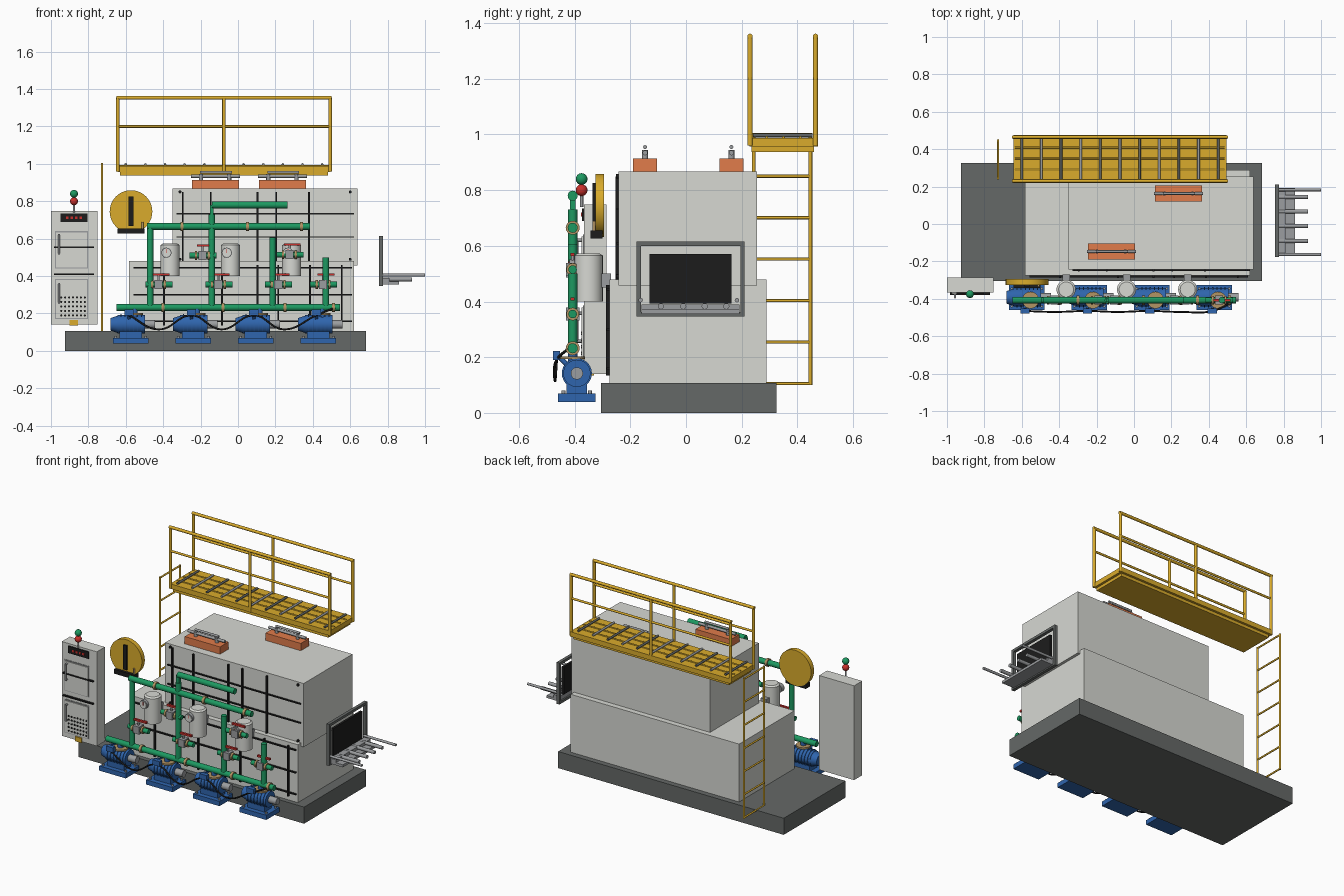
import bpy, bmesh
from mathutils import Vector

if "Cube" in bpy.data.objects:
    bpy.data.objects.remove(bpy.data.objects["Cube"])


def mat(name, *rgb):
    m = bpy.data.materials.new(name)
    m.diffuse_color = (*rgb, 1)
    m.use_nodes = True
    m.node_tree.nodes["Principled BSDF"].inputs["Base Color"].default_value = m.diffuse_color
    return m


YEL = mat("yellow", .70, .41, .025)
GRN = mat("green", .012, .32, .12)
BLU = mat("blue", .028, .13, .42)
ORG = mat("orange", .75, .2, .07)
BLK = mat("black", .012, .012, .012)
BASE = mat("dark_grey", .13, .14, .135)
BODY = mat("panel_grey", .68, .69, .65)
STEEL = mat("steel", .33, .34, .35)
RED = mat("red", .6, .03, .025)
TAN = mat("brass", .45, .3, .13)


def finish(name, bm, m):
    me = bpy.data.meshes.new(name)
    bm.to_mesh(me)
    bm.free()
    me.materials.append(m)
    ob = bpy.data.objects.new(name, me)
    bpy.context.collection.objects.link(ob)
    return ob


def box(name, x, y, z, m):
    bm = bmesh.new()
    bmesh.ops.create_cube(bm, size=1)
    for v in bm.verts:
        v.co = [a[0] if c < 0 else a[1] for a, c in zip((x, y, z), v.co)]
    return finish(name, bm, m)


def rod(name, p, q, r, m, n=20, r2=None):
    p, q = Vector(p), Vector(q)
    bm = bmesh.new()
    bmesh.ops.create_cone(bm, cap_ends=True, segments=n, radius1=r,
                          radius2=r if r2 is None else r2, depth=(q - p).length)
    for f in bm.faces:
        f.smooth = len(f.verts) == 4
    bmesh.ops.transform(bm, verts=bm.verts, matrix=Vector((0, 0, 1)).rotation_difference(q - p).to_matrix().to_4x4())
    bmesh.ops.translate(bm, verts=bm.verts, vec=(p + q) / 2)
    return finish(name, bm, m)


def ball(name, c, r, m):
    bm = bmesh.new()
    bmesh.ops.create_uvsphere(bm, u_segments=20, v_segments=12, radius=r)
    bmesh.ops.translate(bm, verts=bm.verts, vec=c)
    for f in bm.faces:
        f.smooth = True
    return finish(name, bm, m)


# plinth and two stacked housings
box("plinth", (-.925, .685), (-.305, .325), (0, .107), BASE)
box("lower_housing", (-.582, .62), (-.275, .29), (.107, .48), BODY)
box("upper_housing", (-.35, .638), (-.242, .255), (.457, .867), BODY)

# raised black seams and corner bolts on the housing fronts
for z in (.155, .295, .44):
    box("lower_seam_h", (-.56, .61), (-.285, -.274), (z, z + .008), BLK)
for x in (-.4, -.09, .1, .21, .38, .55):
    box("lower_seam_v", (x, x + .009), (-.288, -.274), (.135, .46), BLK)
for z in (.605, .728):
    box("upper_seam_h", (-.33, .62), (-.25, -.24), (z, z + .008), BLK)
for x in (-.3, -.15, .1, .2, .375):
    box("upper_seam_v", (x, x + .009), (-.254, -.24), (.48, .85), BLK)
for x in (-.31, .6):
    for z in (.49, .85):
        rod("panel_bolt", (x, -.252, z), (x, -.24, z), .008, BLK, 10)

# roof hatches with raised handles
for x0, y0 in ((-.247, -.147), (.112, .163)):
    box("roof_hatch", (x0, x0 + .252), (y0 - .043, y0 + .043), (.865, .914), ORG)
    for dx in (.05, .2):
        rod("hatch_post", (x0 + dx, y0, .91), (x0 + dx, y0, .945), .011, STEEL, 12)
    rod("hatch_handle", (x0 - .005, y0, .934), (x0 + .258, y0, .934), .009, STEEL, 12)
    rod("hatch_lever", (x0 + .045, y0, .955), (x0 + .215, y0, .955), .007, STEEL, 12)

# service platform, grating and handrails
box("platform", (-.645, .495), (.228, .475), (.957, .988), YEL)
box("platform_skirt", (-.63, .48), (.236, .46), (.938, .96), YEL)
for i in range(11):
    x = -.6 + i * .105
    rod("grating_bar", (x, .24, .997), (x, .455, .997), .007, STEEL if i % 2 else BASE, 8)
for y in (.29, .35, .41):
    rod("grating_rail", (-.635, y, .989), (.485, y, .989), .005, YEL, 8)
for y in (.23, .465):
    for x in (-.643, -.075, .493):
        rod("rail_post", (x, y, .96), (x, y, 1.355), .0095, YEL, 12)
    for z, r in ((1.353, .0095), (1.2, .007)):
        rod("handrail", (-.65, y, z), (.5, y, z), r, YEL, 12)

# ladder
for y in (.243, .447):
    rod("ladder_stile", (-.727, y, .1), (-.727, y, 1.005), .0065, YEL, 12)
for i in range(7):
    z = .105 + i * .149
    rod("ladder_rung", (-.727, .243, z), (-.727, .447, z), .0055, YEL, 10)

# control cabinet
box("cabinet", (-1, -.75), (-.367, -.285), (.14, .748), BODY)
box("display", (-.95, -.805), (-.374, -.36), (.69, .735), BLK)
for i in range(4):
    box("display_segment", (-.92 + i * .024, -.906 + i * .024), (-.377, -.37), (.705, .719), RED)
for z0, z1 in ((.44, .64), (.17, .385)):
    box("door_edge", (-.978, -.802), (-.37, -.36), (z0, z1), STEEL)
    box("door_panel", (-.972, -.808), (-.375, -.36), (z0 + .006, z1 - .006), BODY)
    zc = (z0 + z1) / 2 + .03
    rod("door_handle", (-.957, -.392, zc - .05), (-.957, -.392, zc + .05), .006, STEEL, 10)
    for dz in (-.05, .05):
        rod("handle_stub", (-.957, -.37, zc + dz), (-.957, -.392, zc + dz), .006, STEEL, 10)
for z in (.55, .405):
    box("cabinet_bar", (-.985, -.77), (-.38, -.365), (z, z + .008), BLK)
for i in range(7):
    for j in range(5):
        x, z = -.945 + i * .021, .19 + j * .024
        rod("vent_hole", (x, -.378, z), (x, -.37, z), .006, BLK, 8)
box("cabinet_tab", (-.9, -.855), (-.375, -.33), (.135, .165), YEL)
rod("lamp_stem", (-.877, -.375, .74), (-.877, -.375, .83), .006, STEEL, 10)
ball("red_lamp", (-.877, -.375, .8), .021, RED)
ball("green_lamp", (-.877, -.375, .84), .021, GRN)

# yellow dial
rod("dial", (-.572, -.325, .745), (-.572, -.295, .745), .114, YEL, 40)
box("dial_pointer", (-.585, -.559), (-.336, -.32), (.668, .825), BLK)
box("dial_foot", (-.645, -.5), (-.343, -.3), (.627, .655), BLK)
rod("dial_pin", (-.51, -.33, .64), (-.51, -.33, .69), .006, TAN, 8)

# green pipework with brass end flanges
PY = -.407
for x0, x1, z in ((-.65, .545, .232), (-.487, .385, .665), (-.14, .265, .78)):
    rod("pipe_header", (x0, PY, z), (x1, PY, z), .018, GRN)
for x, z in ((-.47, .672), (-.14, .73), (.185, .605), (.47, .5)):
    rod("pipe_riser", (x, PY, .232), (x, PY, z), .017, GRN)
for x, z in ((-.4, .232), (-.08, .232), (.25, .232), (.51, .232), (-.3, .665), (.05, .665), (.34, .665)):
    rod("pipe_flange", (x - .008, PY, z), (x + .008, PY, z), .025, TAN)
box("pipe_link", (-.15, -.13), (PY - .01, PY + .01), (.72, .78), GRN)

# valves with red levers
for x, z in ((-.425, .355), (-.105, .355), (.215, .355), (.455, .355), (-.19, .51), (.275, .515)):
    rod("valve_pipe", (x - .07, PY, z), (x + .075, PY, z), .015, GRN)
    box("valve_body", (x - .022, x + .022), (PY - .024, PY + .024), (z - .024, z + .024), STEEL)
    for dx in (-.034, .034):
        rod("valve_flange", (x + dx - .006, PY, z), (x + dx + .006, PY, z), .023, TAN)
    rod("valve_stem", (x, PY, z + .02), (x, PY, z + .055), .006, STEEL, 10)
    box("valve_lever", (x - .03, x + .06), (PY - .007, PY + .007), (z + .048, z + .06), RED)

# filter canisters with gauges
for x in (-.363, -.04, .287):
    rod("canister", (x, -.35, .4), (x, -.35, .565), .051, BODY, 32)
    rod("canister_lid", (x, -.35, .565), (x, -.35, .573), .051, BODY, 32, .04)
    box("canister_bracket", (x - .02, x + .02), (-.33, -.27), (.45, .5), STEEL)
    g = x - .02
    rod("gauge_rim", (g, -.418, .525), (g, -.39, .525), .027, STEEL, 24)
    rod("gauge_face", (g, -.421, .525), (g, -.41, .525), .022, BODY, 24)
    box("gauge_needle", (g - .002, g + .002), (-.423, -.419), (.523, .544), RED)

# pump sets
for i in range(4):
    x, y, z = -.573 + i * .334, -.392, .142
    box("pump_base", (x - .095, x + .095), (-.46, -.325), (.04, .07), BLU)
    box("pump_foot", (x - .06, x + .06), (-.43, -.355), (.065, .105), BLU)
    rod("pump_motor", (x - .07, y, z), (x + .075, y, z), .049, BLU, 28)
    rod("pump_cap", (x - .108, y, z), (x - .07, y, z), .034, BLU, 24, .046)
    for k in range(6):
        rod("motor_fin", (x - .055 + k * .022, y, z), (x - .049 + k * .022, y, z), .054, BLU, 28)
    rod("pump_shaft", (x + .07, y, z), (x + .13, y, z), .022, STEEL)
    rod("pump_outlet", (x + .02, PY, .17), (x + .02, PY, .232), .017, BLU)
    rod("outlet_flange", (x + .02, PY, .193), (x + .02, PY, .203), .045, TAN)
    box("terminal_box", (x - .035, x + .015), (-.478, -.452), (.19, .222), BLU)
    rod("terminal_neck", (x - .01, -.455, .2), (x - .01, -.42, .165), .009, BLU, 10)
    for dx in (-.08, .08):
        for yy in (-.44, -.345):
            rod("base_bolt", (x + dx, yy, .068), (x + dx, yy, .08), .007, STEEL, 6)

# sagging power cable
cu = bpy.data.curves.new("power_cable", 'CURVE')
cu.dimensions = '3D'
cu.bevel_depth = .005
cu.bevel_resolution = 2
sp = cu.splines.new('BEZIER')
pts = []
for i in range(4):
    x = -.583 + i * .334
    pts += [(x, -.465, .19), (x + .16, -.47, .115)]
pts[-1] = (.54, -.41, .24)
sp.bezier_points.add(len(pts) - 1)
for b, p in zip(sp.bezier_points, pts):
    b.co = p
    b.handle_left_type = b.handle_right_type = 'AUTO'
cable = bpy.data.objects.new("power_cable", cu)
cu.materials.append(BLK)
bpy.context.collection.objects.link(cable)

# discharge frame, opening panel, tray and rods on the right end
FX = (.755, .775)
for y0 in (-.177, .195):
    box("frame_side", FX, (y0, y0 + .016), (.35, .615), BASE)
for z0 in (.347, .599):
    box("frame_rail", FX, (-.177, .211), (z0, z0 + .016), BASE)
box("opening_panel", (.757, .772), (-.131, .164), (.393, .57), BLK)
box("tray", (.765, .86), (-.16, .192), (.355, .371), STEEL)
box("tray_step", (.765, .81), (-.16, .192), (.37, .39), STEEL)
for y in (-.09, -.01, .067, .145):
    rod("tray_roller", (.77, y, .383), (.93, y, .383), .011, STEEL, 14)
for y in (-.163, .183):
    rod("side_guide", (.77, y, .405), (1, y, .405), .008, STEEL, 14)
